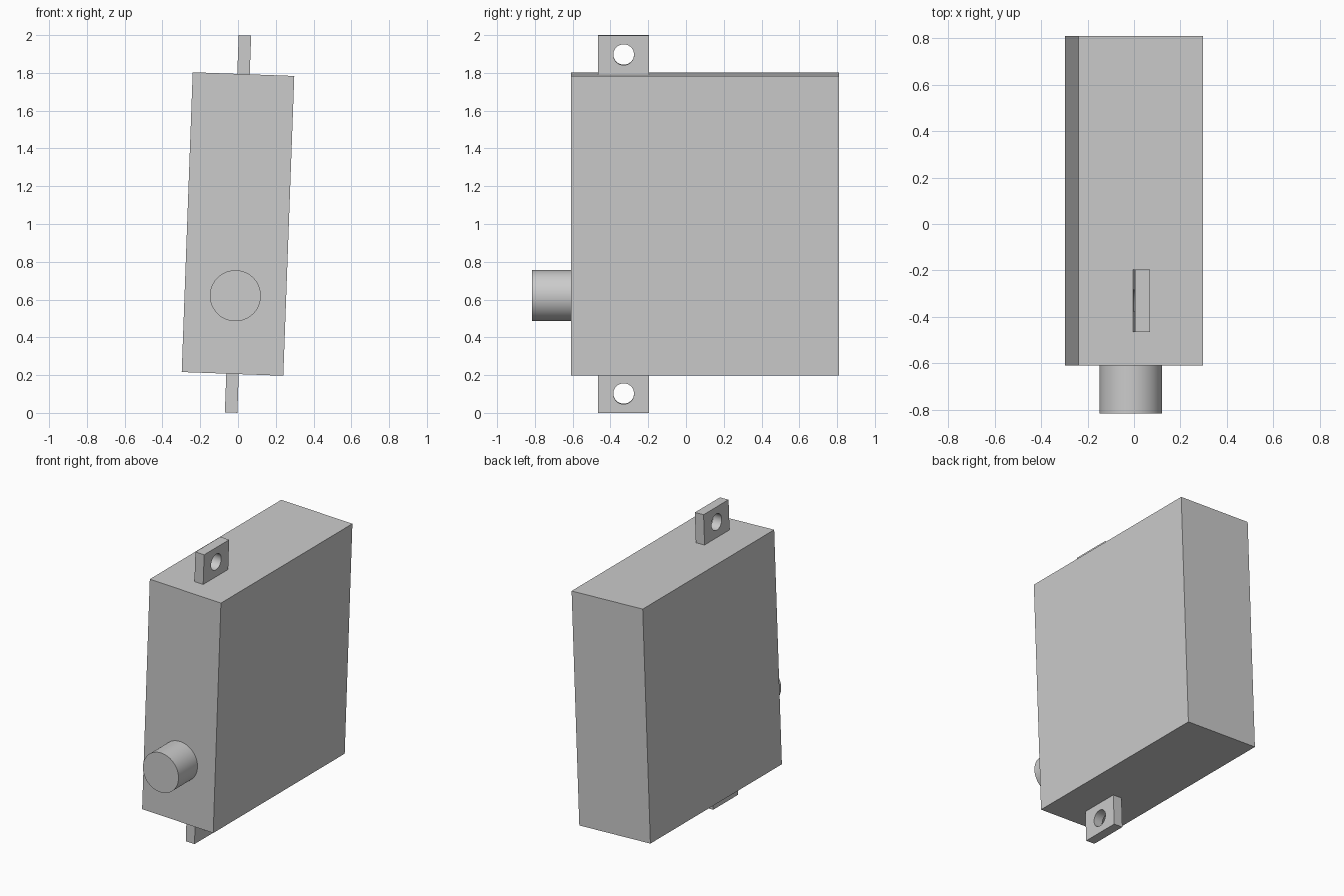
import bpy
from math import radians, pi
from mathutils import Matrix

if "Cube" in bpy.data.objects:
    bpy.data.objects.remove(bpy.data.objects["Cube"])

grey = bpy.data.materials.new("light_grey")
grey.use_nodes = True
colour = (0.6, 0.6, 0.6, 1)
grey.diffuse_color = colour
grey.node_tree.nodes["Principled BSDF"].inputs["Base Color"].default_value = colour


def finish(name):
    ob = bpy.context.object
    ob.name = name
    ob.data.materials.append(grey)
    bpy.ops.object.transform_apply(location=True, rotation=True, scale=True)
    return ob


def box(name, size, centre):
    bpy.ops.mesh.primitive_cube_add(size=1, location=centre)
    bpy.context.object.scale = size
    return finish(name)


def cylinder(name, radius, depth, centre, rotation):
    bpy.ops.mesh.primitive_cylinder_add(
        vertices=64, radius=radius, depth=depth, location=centre, rotation=rotation)
    return finish(name)


# Housing and output shaft
parts = [box("housing", (0.538, 1.42, 1.588), (0, 0.1, 0))]
shaft = cylinder("output_shaft", 0.135, 0.215, (0, -0.7075, -0.38), (pi / 2, 0, 0))
bpy.ops.object.shade_smooth_by_angle()
parts.append(shaft)

# Mounting tabs, each with a round screw hole
for name, side in (("upper_tab", 1), ("lower_tab", -1)):
    cutter = cylinder("hole_cutter", 0.055, 0.3, (0, -0.33, side * 0.898), (0, pi / 2, 0))
    tab = box(name, (0.066, 0.27, 0.209), (0, -0.33, side * 0.8945))
    hole = tab.modifiers.new("screw_hole", 'BOOLEAN')
    hole.operation = 'DIFFERENCE'
    hole.solver = 'EXACT'
    hole.object = cutter
    bpy.ops.object.modifier_apply(modifier=hole.name)
    bpy.data.objects.remove(cutter)
    bpy.ops.object.shade_smooth_by_angle()
    parts.append(tab)

# Lean the whole assembly sideways and stand it on the ground
lean = Matrix.Translation((0, 0, 1)) @ Matrix.Rotation(radians(2.1), 4, 'Y')
for part in parts:
    part.data.transform(lean)
